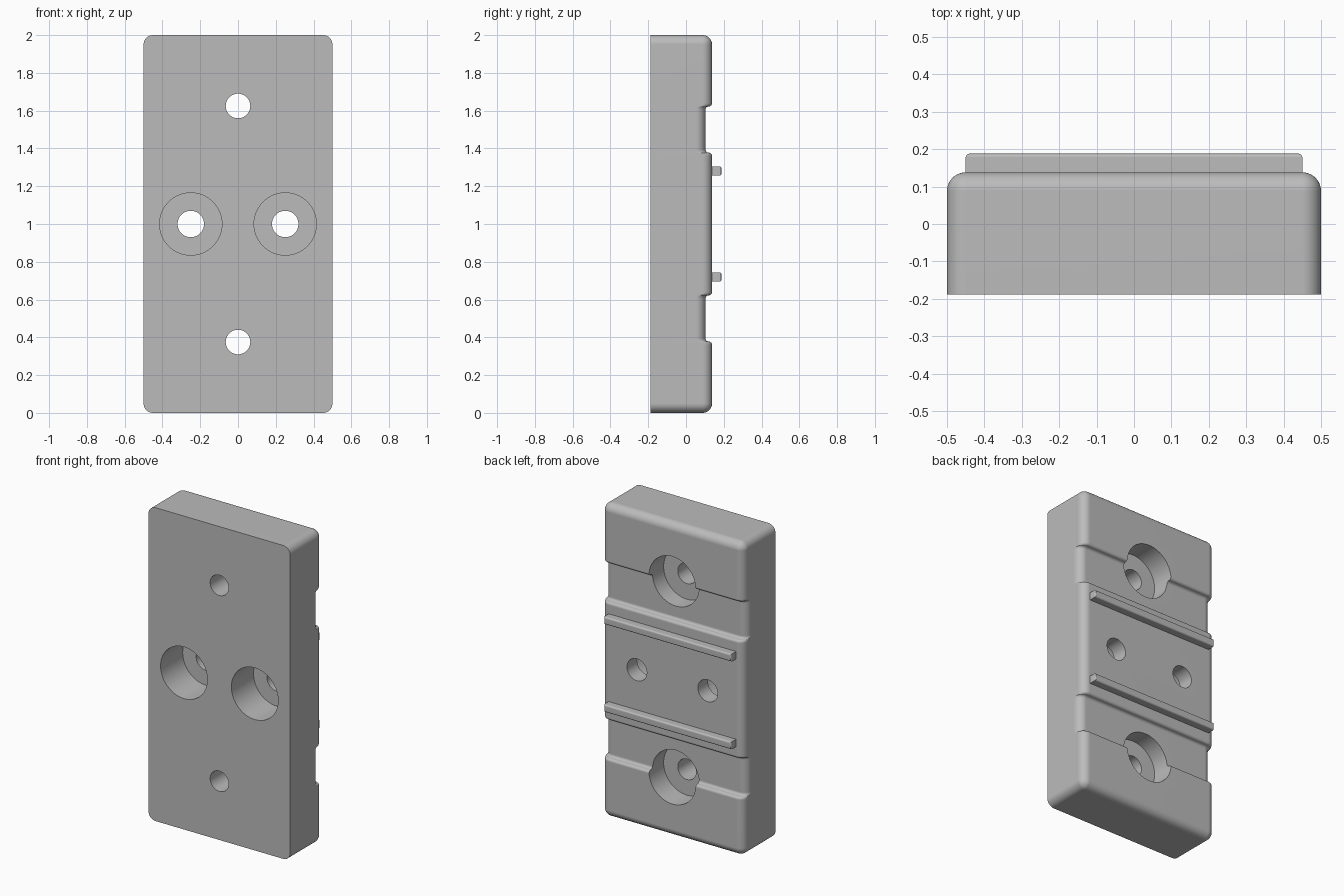
import bpy, bmesh
from math import sin, cos, pi

cube = bpy.data.objects.get("Cube")
if cube:
    bpy.data.objects.remove(cube, do_unlink=True)

HALF, HEIGHT = 0.5, 2.0
FRONT, BACK, TIP = -0.188, 0.138, 0.188
R = 0.05            # outer rounding
STEP = 0.0175       # rounding of the groove shoulders
SEG = 10

grey = bpy.data.materials.new("grey")
grey.use_nodes = True
colour = (0.5, 0.5, 0.5, 1)
grey.diffuse_color = colour
grey.node_tree.nodes["Principled BSDF"].inputs["Base Color"].default_value = colour


def finish(obj, mods=()):
    """Apply modifiers, then smooth rounded surfaces and keep flats flat."""
    bpy.ops.object.select_all(action='DESELECT')
    bpy.context.view_layer.objects.active = obj
    obj.select_set(True)
    for name in [m.name for m in obj.modifiers]:
        bpy.ops.object.modifier_apply(modifier=name)
    obj.data.materials.clear()
    obj.data.materials.append(grey)
    bpy.ops.object.shade_smooth_by_angle(angle=0.6)
    weighted = obj.modifiers.new("flat_normals", 'WEIGHTED_NORMAL')
    weighted.keep_sharp = True


def shoulder():
    """Rounded groove shoulder: (distance from groove middle, drop), floor to top."""
    angles = [pi / 2 * i / SEG for i in range(SEG + 1)]
    low = [(0.105 + STEP * sin(a), 2 * STEP - STEP * (1 - cos(a))) for a in angles]
    high = [(0.14 - STEP * sin(a), STEP * (1 - cos(a))) for a in reversed(angles)]
    return low + high[1:]


# Stations up the block: height, groove drop, edge radius
ends = [(R * (1 - cos(a)), 0, R * sin(a))
        for a in [pi / 2 * i / SEG for i in range(SEG + 1)]]
stations = list(ends)
for mid in (0.5, 1.5):
    stations += [(mid - d, drop, R) for d, drop in reversed(shoulder())]
    stations += [(mid + d, drop, R) for d, drop in shoulder()]
stations += [(HEIGHT - z, drop, r) for z, drop, r in reversed(ends)]


def section(drop, r):
    """Outline across the block: straight front, two rounded back corners."""
    cx, cy = HALF - R, BACK - R - drop
    arc = [pi / 2 * i / SEG for i in range(SEG + 1)]
    right = [(cx + r * cos(a), cy + r * sin(a)) for a in arc]
    left = [(-x, y) for x, y in reversed(right)]
    return [(-cx - r, FRONT), (cx + r, FRONT)] + right + left


# Main block, lofted through the stations
bm = bmesh.new()
rings = [[bm.verts.new((x, y, z)) for x, y in section(drop, r)]
         for z, drop, r in stations]
for a, b in zip(rings, rings[1:]):
    for i in range(len(a)):
        j = (i + 1) % len(a)
        bm.faces.new((a[i], a[j], b[j], b[i]))
bm.faces.new(rings[0])
bm.faces.new(rings[-1])
bmesh.ops.remove_doubles(bm, verts=bm.verts, dist=1e-5)
bmesh.ops.recalc_face_normals(bm, faces=bm.faces)
mesh = bpy.data.meshes.new("block")
bm.to_mesh(mesh)
bm.free()
block = bpy.data.objects.new("block", mesh)
bpy.context.collection.objects.link(block)

cutters = []


def bore(x, z, y0, y1, radius):
    bpy.ops.mesh.primitive_cylinder_add(vertices=64, radius=radius, depth=y1 - y0,
                                        location=(x, (y0 + y1) / 2, z),
                                        rotation=(pi / 2, 0, 0))
    cutters.append(bpy.context.object)
    cutters[-1].hide_render = True
    cut = block.modifiers.new("bore", 'BOOLEAN')
    cut.operation = 'DIFFERENCE'
    cut.solver = 'EXACT'
    cut.object = cutters[-1]


# End holes, counterbored from the back
for z in (0.375, 1.625):
    bore(0, z, -0.3, 0.3, 0.065)
    bore(0, z, -0.01, 0.3, 0.165)
# Middle holes, counterbored from the front
for x in (-0.25, 0.25):
    bore(x, 1, -0.3, 0.3, 0.07)
    bore(x, 1, -0.3, 0.035, 0.165)
finish(block)
for c in cutters:
    bpy.data.objects.remove(c, do_unlink=True)

# Two ribs across the raised middle
for name, z in (("lower_rib", 0.72), ("upper_rib", 1.28)):
    base = BACK - 0.01
    bpy.ops.mesh.primitive_cube_add(size=1, location=(0, (base + TIP) / 2, z))
    rib = bpy.context.object
    rib.name = name
    rib.scale = (0.9, TIP - base, 0.048)
    bpy.ops.object.transform_apply(location=False, rotation=False, scale=True)
    bm = bmesh.new()
    bm.from_mesh(rib.data)
    outer = [e for e in bm.edges if all(v.co.y > 0 for v in e.verts)]
    bmesh.ops.bevel(bm, geom=outer, offset=0.01, segments=4, profile=0.5,
                    affect='EDGES')
    bm.to_mesh(rib.data)
    bm.free()
    finish(rib)
